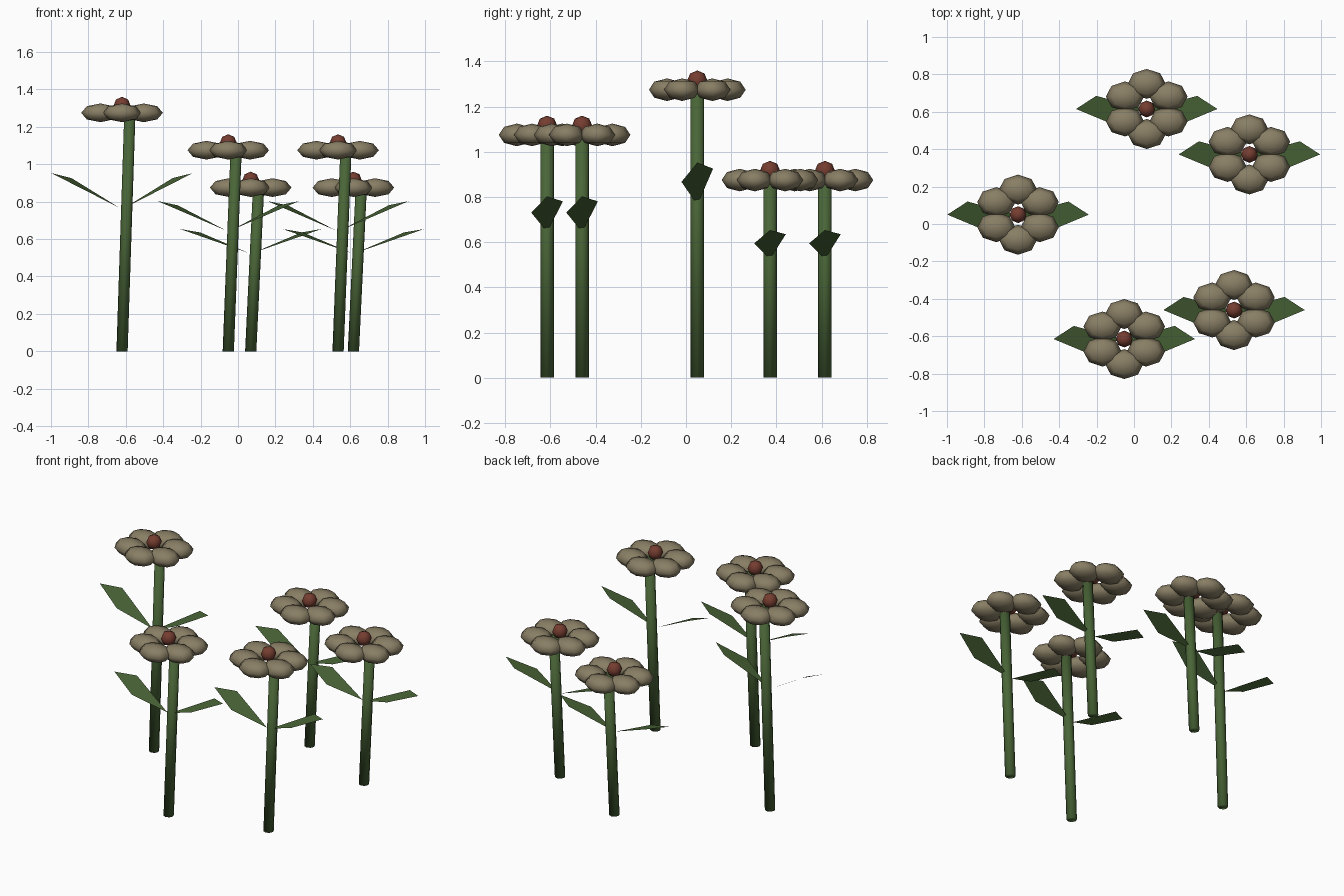
import bpy, bmesh
from math import cos, sin, pi
from mathutils import Matrix, Vector

if "Cube" in bpy.data.objects:
    bpy.data.objects.remove(bpy.data.objects["Cube"])


def material(name, rgb):
    m = bpy.data.materials.new(name)
    m.diffuse_color = (*rgb, 1)
    m.use_nodes = True
    m.node_tree.nodes["Principled BSDF"].inputs["Base Color"].default_value = m.diffuse_color
    return m


PETAL = material("petal_tan", (0.25, 0.21, 0.13))
CORE = material("core_red", (0.18, 0.047, 0.03))
GREEN = material("leaf_green", (0.067, 0.13, 0.038))


def make(name, bm, mat, loc):
    # everything is shaded smooth over a low-poly mesh
    for f in bm.faces:
        f.smooth = True
    me = bpy.data.meshes.new(name)
    bm.to_mesh(me)
    bm.free()
    me.materials.append(mat)
    ob = bpy.data.objects.new(name, me)
    ob.location = loc
    bpy.context.collection.objects.link(ob)
    return ob


def ellipsoid(bm, centre, size):
    mat = Matrix.Translation(centre) @ Matrix.Diagonal((*size, 1))
    bmesh.ops.create_uvsphere(bm, u_segments=8, v_segments=4, radius=1, matrix=mat)


def flower(x, y, h):
    # leaning eight-sided stem
    bm = bmesh.new()
    bmesh.ops.create_cone(bm, cap_ends=True, segments=8, radius1=0.03, radius2=0.03,
                          depth=h, matrix=Matrix.Translation((0, 0, h / 2)))
    for v in bm.verts:
        v.co.x += 0.042 * v.co.z / h
    make("stem", bm, GREEN, (x, y, 0))

    # pair of mirrored, slightly twisted leaf blades, stretched with the stem
    for side in (-1, 1):
        bm = bmesh.new()
        pts = [(0.01, 0, 0.60), (0.21, -0.07, 0.68), (0.378, 0, 0.747), (0.27, 0.07, 0.726)]
        vs = [bm.verts.new((side * px, py, pz * h)) for px, py, pz in pts]
        bm.faces.new(vs if side > 0 else vs[::-1])
        make("leaf", bm, GREEN, (x, y, 0))

    # ring of six petals, all flattened along the same axes
    bm = bmesh.new()
    for i in range(6):
        a = pi / 6 + i * pi / 3
        ellipsoid(bm, Vector((0.134 * cos(a), 0.134 * sin(a), 0)), (0.102, 0.08, 0.05))
    make("petals", bm, PETAL, (x, y, h))

    # round flower centre
    bm = bmesh.new()
    ellipsoid(bm, Vector((0, 0, 0.04)), (0.045, 0.045, 0.045))
    make("flower_centre", bm, CORE, (x, y, h))


for x, y, h in [(-0.62, 0.05, 1.275), (-0.052, -0.615, 1.075), (0.068, 0.615, 0.875),
                (0.535, -0.46, 1.075), (0.617, 0.372, 0.875)]:
    flower(x, y, h)
